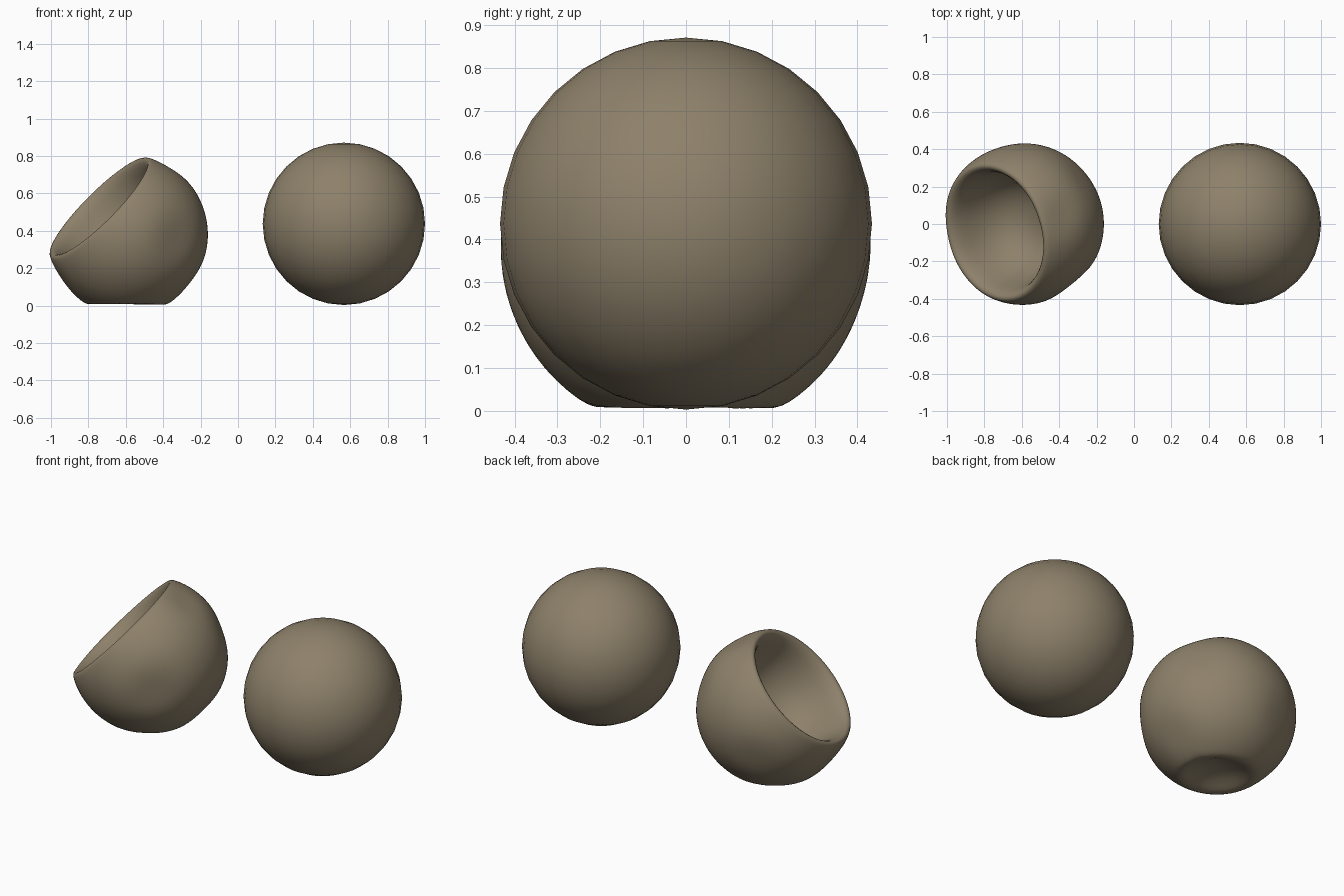
import bpy, bmesh, math
from mathutils import Vector

if "Cube" in bpy.data.objects:
    bpy.data.objects.remove(bpy.data.objects["Cube"], do_unlink=True)

clay = bpy.data.materials.new("tan clay")
clay.use_nodes = True
colour = (0.27, 0.22, 0.145, 1)
clay.diffuse_color = colour
bsdf = next(n for n in clay.node_tree.nodes if n.type == 'BSDF_PRINCIPLED')
bsdf.inputs["Base Color"].default_value = colour

RADIUS = 0.434


def finish(name, bm, location):
    """Turn a bmesh into a smooth, coloured object."""
    bmesh.ops.recalc_face_normals(bm, faces=bm.faces)
    mesh = bpy.data.meshes.new(name)
    bm.to_mesh(mesh)
    bm.free()
    mesh.materials.append(clay)
    mesh.shade_smooth()
    obj = bpy.data.objects.new(name, mesh)
    obj.location = location
    bpy.context.collection.objects.link(obj)
    return obj


# Round ball
bm = bmesh.new()
bmesh.ops.create_uvsphere(bm, u_segments=32, v_segments=16, radius=RADIUS)
finish("round_ball", bm, (0.566, 0, 0.437))

# Crushed ball: profile (radius, height) of the shell, the lip and the hollow
CENTRE = Vector((-0.594, 0, 0.38))
opening = Vector((-0.69, -0.22, 0.69)).normalized()
turn = opening.to_track_quat('Z', 'Y')
STEPS, SEGMENTS = 24, 48
angles = [math.radians(112) * i / STEPS for i in range(1, STEPS + 1)]
profile = [(RADIUS * math.sin(a), -RADIUS * math.cos(a)) for a in angles]
profile += [(0.388, 0.192), (0.374, 0.214), (0.35, 0.213), (0.327, 0.18),
            (0.312, 0.12), (0.288, 0.02), (0.24, -0.075), (0.16, -0.135),
            (0.08, -0.155)]

bm = bmesh.new()
rings = []
for r, h in profile:
    ring = []
    for k in range(SEGMENTS):
        a = math.tau * k / SEGMENTS
        ring.append(bm.verts.new((r * math.cos(a), r * math.sin(a), h)))
    rings.append(ring)
for low, high in zip(rings, rings[1:]):
    for k in range(SEGMENTS):
        j = (k + 1) % SEGMENTS
        bm.faces.new((low[k], low[j], high[j], high[k]))
for ring, h in ((rings[0], -RADIUS), (rings[-1], -0.16)):
    pole = bm.verts.new((0, 0, h))
    for k in range(SEGMENTS):
        bm.faces.new((ring[k], ring[(k + 1) % SEGMENTS], pole))

# Shallow dents: direction, depth, width
dents = [((0.6, -0.75, -0.05), 0.022, 0.13), ((0.45, 0.1, 0.8), 0.016, 0.1),
         ((0.75, 0.6, 0.35), 0.012, 0.12), ((-0.3, 0.9, -0.3), 0.014, 0.13),
         ((-0.8, -0.1, -0.55), 0.015, 0.12), ((0.75, 0.1, -0.6), 0.012, 0.12)]
for v in bm.verts:
    p = turn @ v.co
    for direction, depth, width in dents:
        d = Vector(direction).normalized()
        p -= d * depth * math.exp(-((p - d * RADIUS).length / width) ** 2)
    # Pressed base with a hollow in the middle
    if p.z < -CENTRE.z + 0.004:
        r = math.hypot(p.x, p.y)
        p.z = -CENTRE.z + 0.004 + 0.055 * max(0, 1 - (r / 0.19) ** 2)
    v.co = p
crushed = finish("crushed_ball", bm, CENTRE)
smooth = crushed.modifiers.new("soften", 'SUBSURF')
smooth.levels = smooth.render_levels = 1
